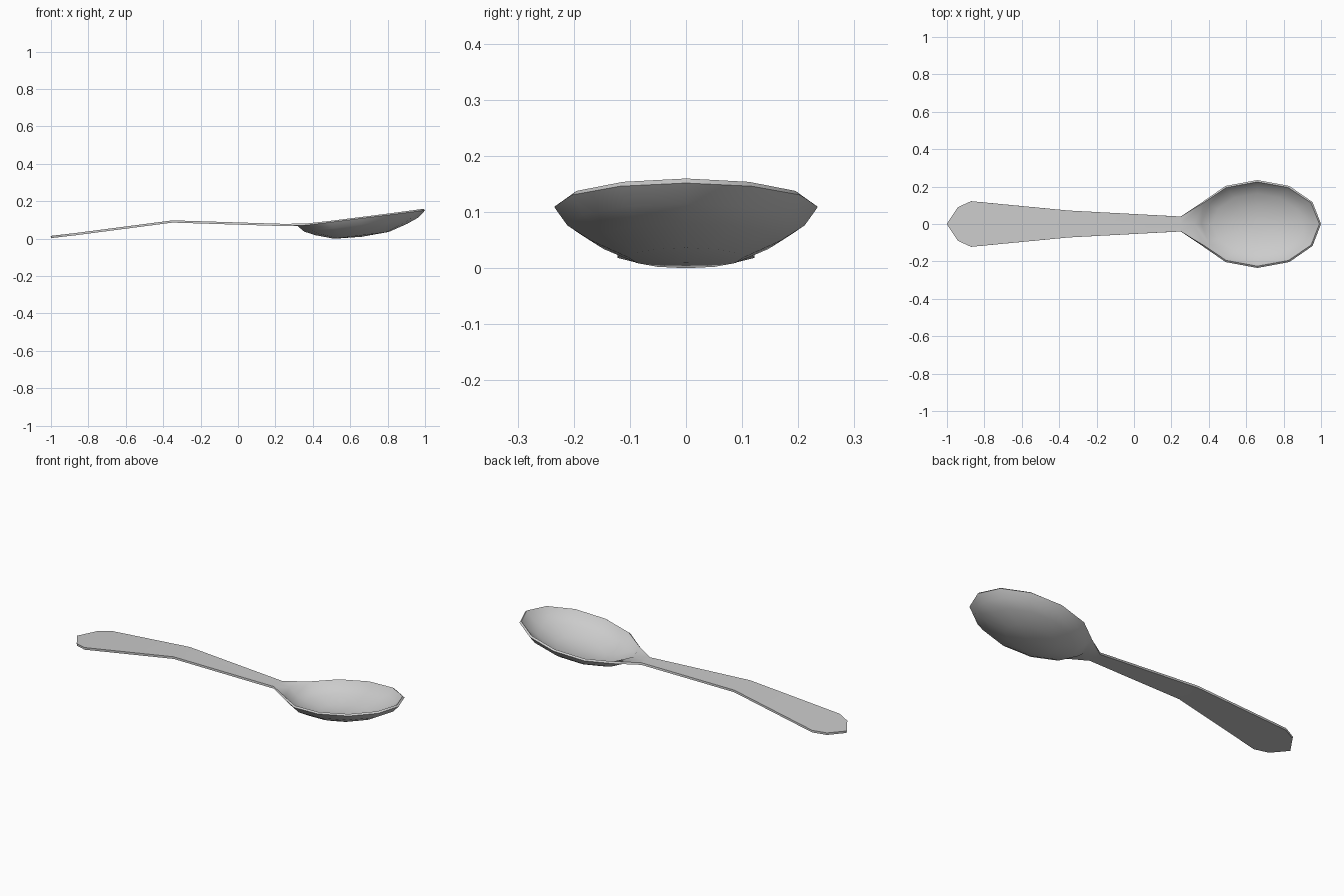
import bpy, bmesh, math

cube = bpy.data.objects.get("Cube")
if cube:
    bpy.data.objects.remove(cube)

steel = bpy.data.materials.new("brushed_steel")
steel.use_nodes = True
steel.diffuse_color = (0.6, 0.6, 0.6, 1)
steel.node_tree.nodes["Principled BSDF"].inputs["Base Color"].default_value = (0.6, 0.6, 0.6, 1)

SIDES = 12
CENTRE_X, RADIUS_X, RADIUS_Y = 0.66, 0.34, 0.235
RIM_Z, TILT = 0.109, 0.125

bm = bmesh.new()


def bowl_vert(scale, depth, angle):
    """Point on the tilted oval bowl."""
    dx = RADIUS_X * scale * math.cos(angle)
    y = RADIUS_Y * scale * math.sin(angle)
    return bm.verts.new((CENTRE_X + dx, y, RIM_Z + TILT * dx - depth))


# Bowl: concentric ovals sinking to the bottom point
rings = [[bowl_vert(s, d, math.tau * i / SIDES) for i in range(SIDES)]
         for s, d in ((1, 0), (0.9, 0.033), (0.72, 0.06), (0.43, 0.091))]
for outer, inner in zip(rings, rings[1:]):
    for i in range(SIDES):
        k = (i + 1) % SIDES
        bm.faces.new((outer[i], outer[k], inner[k], inner[i]))
bottom = bowl_vert(0, 0.099, 0)
for i in range(SIDES):
    bm.faces.new((rings[-1][i], rings[-1][(i + 1) % SIDES], bottom))

# Handle: cross strips of (x, half width, z) ending on the bowl rim
stations = ((-0.94, 0.09, 0.010), (-0.87, 0.122, 0.018),
            (-0.35, 0.072, 0.086), (0.25, 0.04, 0.067))
strips = [[bm.verts.new((x, side * w, z)) for side in (-1, 0, 1)]
          for x, w, z in stations]
half = SIDES // 2
strips.append([rings[0][half + 1], rings[0][half], rings[0][half - 1]])
for a, b in zip(strips, strips[1:]):
    for j in range(2):
        bm.faces.new((a[j], b[j], b[j + 1], a[j + 1]))
tip = bm.verts.new((-1, 0, 0.003))
for j in range(2):
    bm.faces.new((tip, strips[0][j], strips[0][j + 1]))

bm.normal_update()
mesh = bpy.data.meshes.new("spoon")
bm.to_mesh(mesh)
bm.free()
mesh.materials.append(steel)
spoon = bpy.data.objects.new("spoon", mesh)
bpy.context.collection.objects.link(spoon)

# Metal thickness, then smooth shading with crisp rim edges
bpy.ops.object.select_all(action="DESELECT")
spoon.select_set(True)
bpy.context.view_layer.objects.active = spoon
solid = spoon.modifiers.new("thickness", "SOLIDIFY")
solid.thickness = 0.012
solid.offset = 1
bpy.ops.object.modifier_apply(modifier=solid.name)
bpy.ops.object.shade_smooth_by_angle(angle=math.radians(50))
